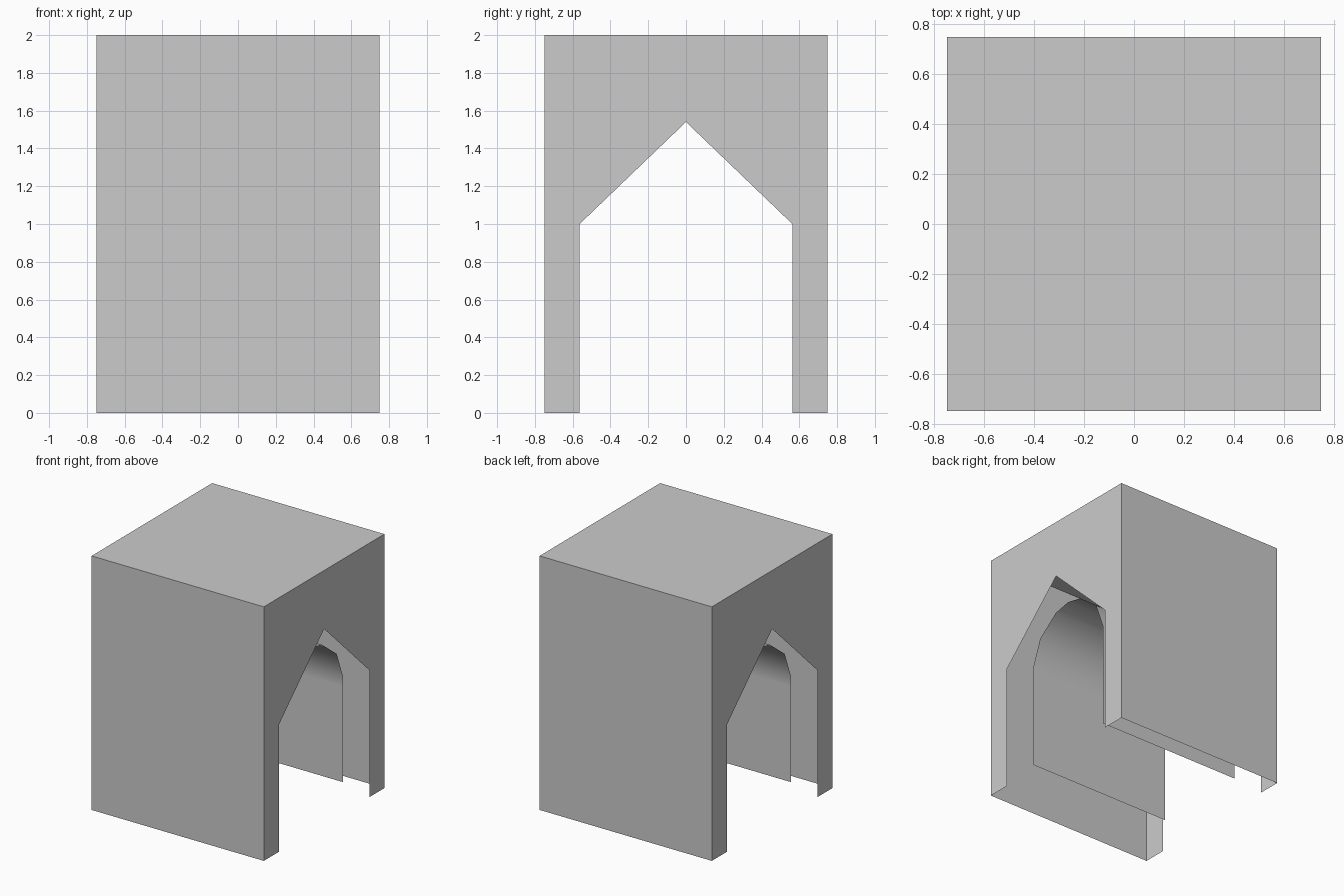
import bpy
import bmesh

cube = bpy.data.objects.get("Cube")
if cube:
    bpy.data.objects.remove(cube, do_unlink=True)

# Single plain grey
GREY = (0.6, 0.6, 0.6, 1.0)
grey = bpy.data.materials.new("plain grey")
grey.use_nodes = True
grey.diffuse_color = GREY
grey.node_tree.nodes["Principled BSDF"].inputs["Base Color"].default_value = GREY


def finish(name, bm):
    mesh = bpy.data.meshes.new(name)
    bm.to_mesh(mesh)
    bm.free()
    mesh.materials.append(grey)
    obj = bpy.data.objects.new(name, mesh)
    bpy.context.collection.objects.link(obj)
    return obj


def row(bm, x, profile):
    """Place a (y, z) profile at the given x."""
    return [bm.verts.new((x, y, z)) for y, z in profile]


def sweep(bm, a, b):
    """Open sheet between two matching rows of vertices."""
    for i in range(len(a) - 1):
        bm.faces.new((a[i], a[i + 1], b[i + 1], b[i]))


HALF = 0.75       # half width and depth of the block
TOP = 2.0
JAMB = 0.563      # half width of the gabled opening

# Outer shell: two gabled end walls, joined by side walls and roof, open below
outer = [(-HALF, 0), (-HALF, TOP), (HALF, TOP), (HALF, 0)]
opening = [(JAMB, 0), (JAMB, 1.0), (0, 1.54), (-JAMB, 1.0), (-JAMB, 0)]
bm = bmesh.new()
left = row(bm, HALF, outer + opening)
right = row(bm, -HALF, outer + opening)
bm.faces.new(left[::-1])
bm.faces.new(right)
sweep(bm, left[:len(outer)], right[:len(outer)])
finish("outer_shell", bm)

# Inner vault: thin arched lining, stopping short of the end walls and the ground
half_arch = [(0.40, 0.15), (0.40, 0.90), (0.40, 0.98), (0.32, 1.19), (0.14, 1.33)]
arch = half_arch + [(0, 1.36)] + [(-y, z) for y, z in reversed(half_arch)]
bm = bmesh.new()
sweep(bm, row(bm, 0.635, arch), row(bm, -0.635, arch))
for f in bm.faces:
    f.smooth = True
finish("inner_vault", bm)
